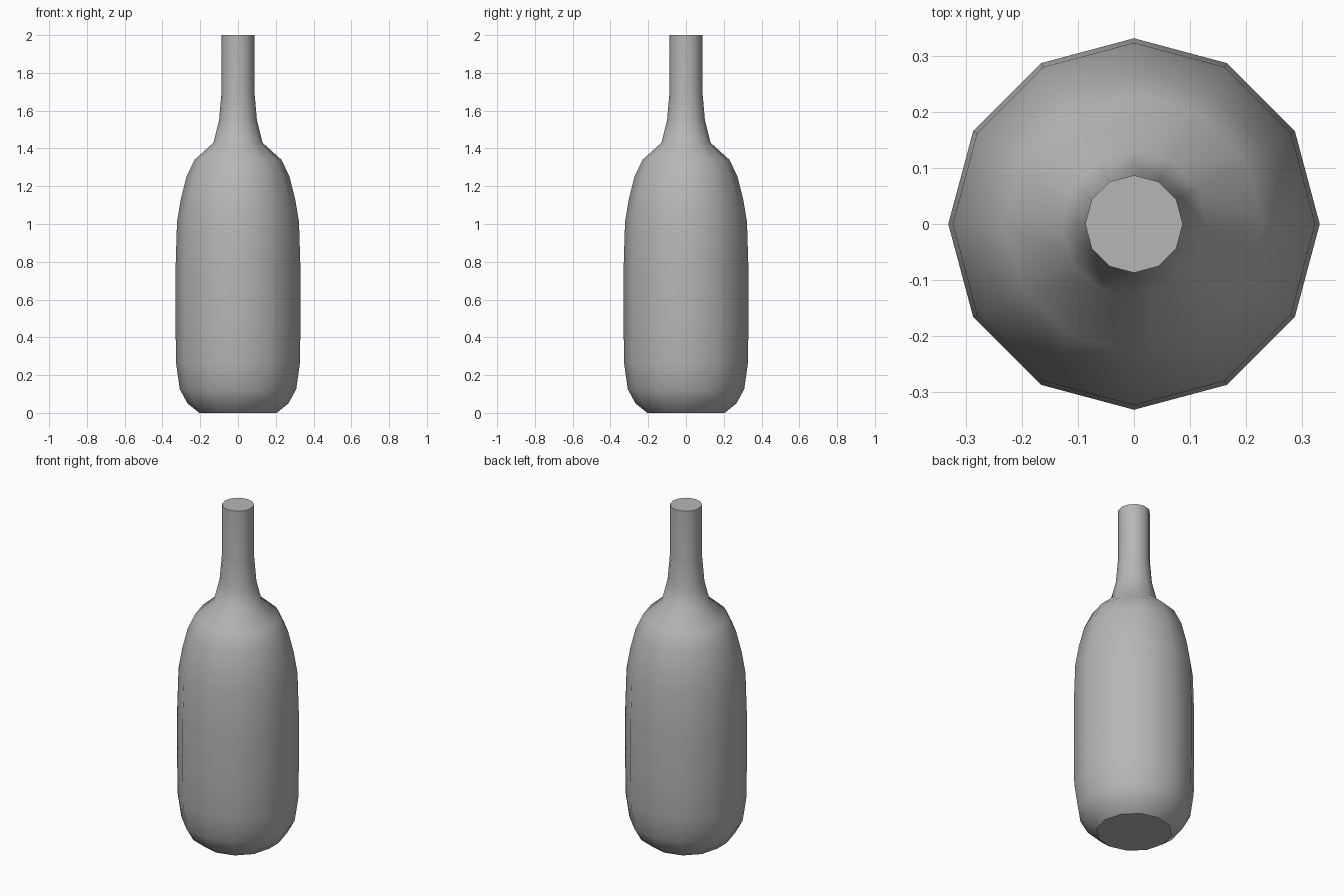
import bpy, bmesh
from math import cos, sin, tau

if "Cube" in bpy.data.objects:
    bpy.data.objects.remove(bpy.data.objects["Cube"])

SIDES = 12
# Bottle outline: (radius, height) from base to mouth
profile = [(0.205, 0), (0.267, 0.05), (0.308, 0.125), (0.328, 0.265),
           (0.331, 0.5), (0.331, 0.75), (0.323, 1.01), (0.303, 1.13), (0.273, 1.25),
           (0.23, 1.34), (0.13, 1.43), (0.10, 1.55), (0.087, 1.70), (0.087, 2.0)]

bm = bmesh.new()
rings = [[bm.verts.new((r * cos(tau * i / SIDES), r * sin(tau * i / SIDES), z))
          for i in range(SIDES)] for r, z in profile]

# Smooth wall
for lower, upper in zip(rings, rings[1:]):
    for i in range(SIDES):
        j = (i + 1) % SIDES
        bm.faces.new((lower[i], lower[j], upper[j], upper[i])).smooth = True

# Flat base and mouth with crisp rims
for cap in (bm.faces.new(rings[0][::-1]), bm.faces.new(rings[-1])):
    for edge in cap.edges:
        edge.smooth = False

mesh = bpy.data.meshes.new("bottle")
bm.to_mesh(mesh)
bm.free()

# Dark grey surface
grey = bpy.data.materials.new("dark_grey")
grey.diffuse_color = (0.47, 0.47, 0.47, 1)
grey.use_nodes = True
grey.node_tree.nodes["Principled BSDF"].inputs["Base Color"].default_value = grey.diffuse_color
mesh.materials.append(grey)

bottle = bpy.data.objects.new("bottle", mesh)
bpy.context.collection.objects.link(bottle)
